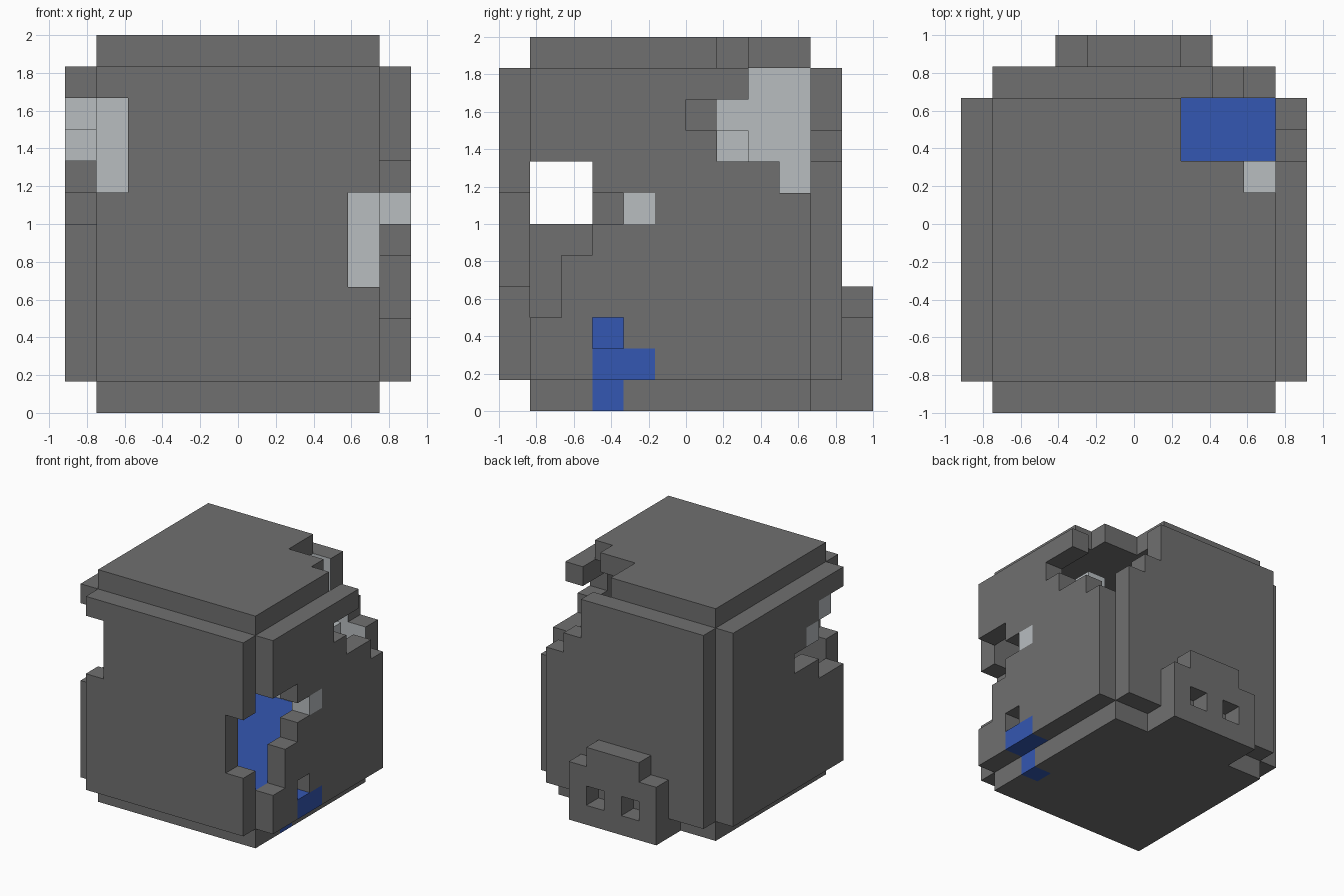
import bpy
import bmesh
import math
from mathutils import Vector

if "Cube" in bpy.data.objects:
    bpy.data.objects.remove(bpy.data.objects["Cube"], do_unlink=True)

U = 1 / 6  # size of one block


def material(name, color):
    m = bpy.data.materials.new(name)
    m.diffuse_color = (*color, 1)
    m.use_nodes = True
    bsdf = m.node_tree.nodes["Principled BSDF"]
    bsdf.inputs["Base Color"].default_value = (*color, 1)
    bsdf.inputs["Roughness"].default_value = 0.9
    return m


MATS = [material("dark grey", (0.162, 0.162, 0.162)),
        material("light grey", (0.48, 0.51, 0.53)),
        material("water blue", (0.034, 0.095, 0.445))]
GREY, LIGHT, BLUE = range(3)


def block(xs, ys, zs):
    """All cells in a box; each range is inclusive."""
    def span(r):
        return range(r, r + 1) if isinstance(r, int) else range(r[0], r[1] + 1)
    return {(x, y, z) for x in span(xs) for y in span(ys) for z in span(zs)}


def union(*sets):
    return set().union(*sets)


INNER, SIDE, HEIGHT = (-4, 4), (-5, 3), (1, 10)
parts = {}

# Top and bottom plates, the top broken at its back left corner
parts["top_plate"] = block(INNER, SIDE, 11) - union(
    block((2, 4), (2, 3), 11), block(4, 1, 11))
parts["bottom_plate"] = block(INNER, SIDE, 0)

# Front wall with two broken corners
parts["front_wall"] = block(INNER, -6, HEIGHT) - union(
    block(-4, -6, (7, 9)), block(4, -6, (4, 6)))

# Back wall with a stepped break
parts["back_wall"] = block(INNER, 4, HEIGHT) - union(
    block(4, 4, (8, 10)), block(3, 4, (9, 10)))

# Left wall with front break, back break and a leak hole
parts["left_wall"] = block(5, SIDE, HEIGHT) - union(
    block(5, -5, (3, 7)), block(5, -4, (5, 7)), block(5, -3, 6), block(5, -3, 2),
    block(5, 3, (7, 10)), block(5, (1, 2), (8, 9)), block(5, 0, 9), block(5, 2, 10))

# Right wall with a stepped break at the front
parts["right_wall"] = block(-5, SIDE, HEIGHT) - union(
    block(-5, -5, (6, 9)), block(-5, -4, (6, 8)), block(-5, (-3, -2), 7))

# Back panel with two sockets and a foot joining it to the bottom
parts["back_panel"] = union(
    block((-2, 2), 5, (0, 2)), block((-1, 1), 5, 3), block((-2, 2), 4, 0)
) - union(block(-1, 5, 1), block(1, 5, 1))

# Contents
parts["water"] = block(INNER, SIDE, (1, 2))
parts["inner_chip"] = block(4, 1, 8)

filled = union(*parts.values())
pale_cells = {(5, -2, 6), (-5, -4, 9), (-5, -3, 8), (4, 1, 8)}
leak_cells = {(5, -3, 1), (5, -2, 1), (4, -3, 0)}


def face_material(part, cell, normal):
    if part == "water" or cell in leak_cells:
        return BLUE
    if cell in pale_cells:
        return LIGHT
    # Pale lining on the inside of the back and right walls
    if part == "back_wall" and normal.y < -0.5:
        return LIGHT
    if part == "right_wall" and normal.x > 0.5 and cell[1] >= 1:
        return LIGHT
    return GREY


def build(part, cells):
    """Skin the exposed sides of the cells and merge coplanar squares."""
    bm = bmesh.new()
    for cell in sorted(cells):
        centre = Vector((cell[0], cell[1] + 0.5, cell[2] + 0.5))
        for axis in range(3):
            for sign in (-1, 1):
                n = Vector((0, 0, 0))
                n[axis] = sign
                if tuple(c + int(d) for c, d in zip(cell, n)) in filled:
                    continue
                a = Vector((0, 0, 0))
                a[(axis + 1) % 3] = 1
                b = n.cross(a)
                corners = (-a - b, a - b, a + b, b - a)
                f = bm.faces.new([bm.verts.new((centre + (n + c) / 2) * U)
                                  for c in corners])
                f.material_index = face_material(part, cell, n)
    bmesh.ops.remove_doubles(bm, verts=bm.verts[:], dist=0.001)
    bmesh.ops.dissolve_limit(bm, angle_limit=math.radians(1), verts=bm.verts[:],
                             edges=bm.edges[:], delimit={'MATERIAL'})
    me = bpy.data.meshes.new(part)
    bm.to_mesh(me)
    bm.free()
    for m in MATS:
        me.materials.append(m)
    bpy.context.collection.objects.link(bpy.data.objects.new(part, me))


for part, cells in parts.items():
    build(part, cells)
